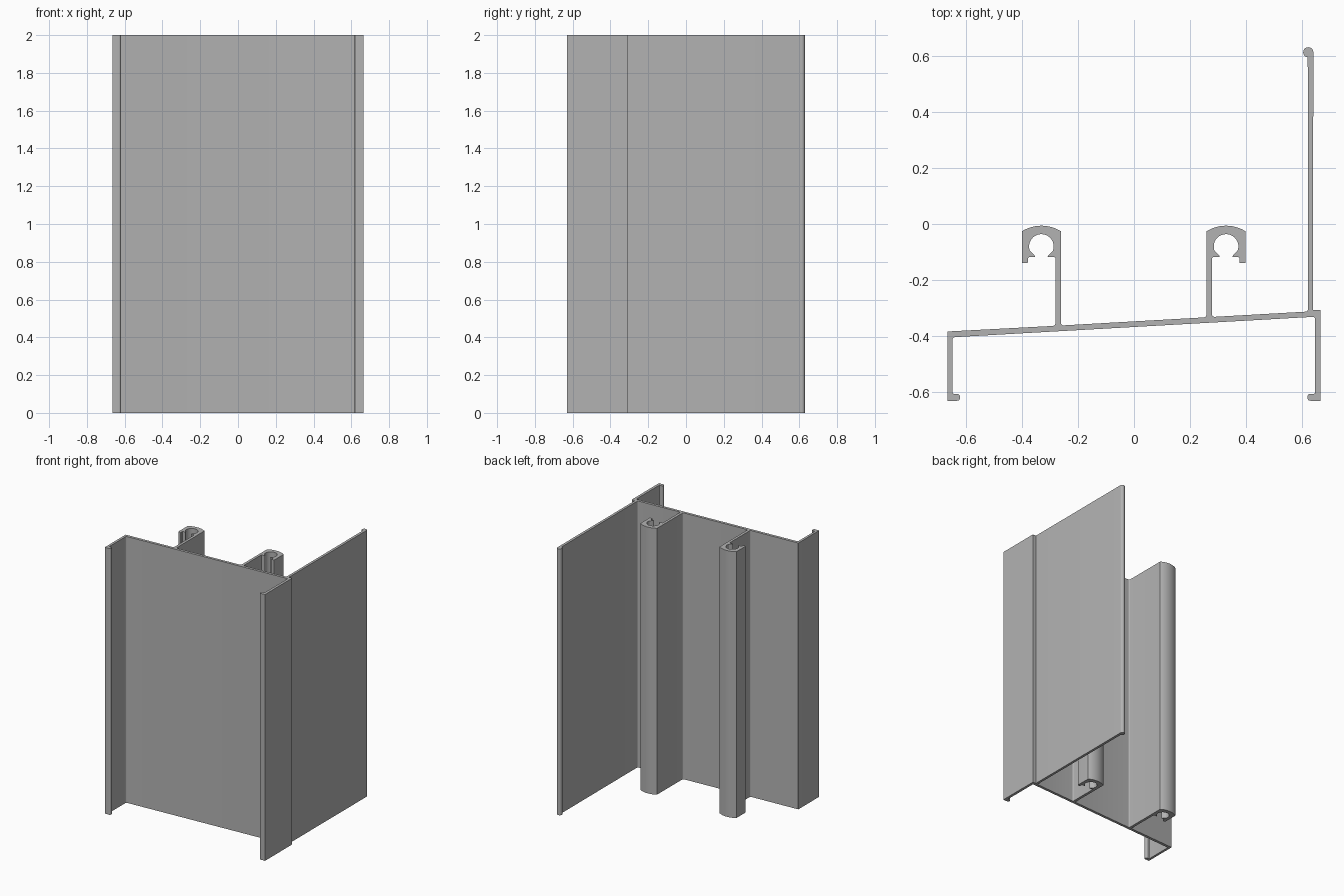
import bpy, bmesh, math
from mathutils import Vector

cube = bpy.data.objects.get("Cube")
if cube:
    bpy.data.objects.remove(cube)

HEIGHT = 2.0
SLOPE = 0.0565


def web(x, side):
    """Height of the sloping web's back (+1) or front (-1) face at x."""
    return -0.357 + 0.01 * side + SLOPE * x


def arc(cx, cy, r, start, end, n):
    angles = [math.radians(start + (end - start) * i / n) for i in range(n + 1)]
    return [(cx + r * math.cos(a), cy + r * math.sin(a)) for a in angles]


def rounded(points, steps=5):
    """Round each corner that carries a radius as its third value."""
    out = []
    for i, p in enumerate(points):
        c = Vector(p[:2])
        if len(p) < 3:
            out.append(c)
            continue
        prev, nxt = Vector(points[i - 1][:2]), Vector(points[(i + 1) % len(points)][:2])
        a = c + (prev - c).normalized() * p[2]
        b = c + (nxt - c).normalized() * p[2]
        for k in range(steps + 1):
            t = k / steps
            out.append(a * (1 - t) ** 2 + c * 2 * t * (1 - t) + b * t * t)
    return out


def screw_boss(cx, flip):
    """Hooked screw channel on a stem, from stem inside to stem outside."""
    def at(u):
        return cx + flip * u
    pts = [(0.05, web(at(0.05), 1), 0.01), (0.05, -0.118, 0.007),
           (0.022, -0.118), (0.025, -0.111)]
    pts += arc(0, -0.08, 0.044, -20, 200, 16)
    pts += [(-0.025, -0.111), (-0.022, -0.118), (-0.048, -0.118, 0.007),
            (-0.048, -0.139, 0.003), (-0.07, -0.139, 0.003)]
    # shallow crown
    pts += arc(0, -0.137, 0.131, 122, 58, 12)
    pts += [(0.07, web(at(0.07), 1), 0.01)]
    return [(at(p[0]), *p[1:]) for p in pts]


# left and right front flanges with inward lips, joined by the web's front face
outline = [(-0.665, -0.383, 0.004), (-0.665, -0.63),
           (-0.62, -0.63, 0.012), (-0.62, -0.605, 0.012), (-0.647, -0.605, 0.004),
           (-0.647, web(-0.647, -1), 0.01), (0.645, web(0.645, -1), 0.01),
           (0.645, -0.605, 0.004), (0.618, -0.605, 0.012), (0.618, -0.63, 0.012),
           (0.665, -0.63), (0.665, -0.307), (0.638, -0.307)]
# long fin with a beaded edge
outline += arc(0.621, 0.612, 0.018, 0, 264, 20)
outline += [(0.62, web(0.62, 1), 0.01)]
# two mirrored screw bosses on the web's back face
outline += screw_boss(0.328, -1)
outline += screw_boss(-0.33, 1)[::-1]

# extrude the section
bm = bmesh.new()
base = bm.faces.new([bm.verts.new((p.x, p.y, 0)) for p in rounded(outline)])
top = bmesh.ops.extrude_face_region(bm, geom=[base], use_keep_orig=True)
bmesh.ops.translate(bm, vec=(0, 0, HEIGHT),
                    verts=[v for v in top["geom"] if isinstance(v, bmesh.types.BMVert)])
bmesh.ops.recalc_face_normals(bm, faces=bm.faces)
mesh = bpy.data.meshes.new("extruded_frame")
bm.to_mesh(mesh)
bm.free()
frame = bpy.data.objects.new("extruded_frame", mesh)
bpy.context.collection.objects.link(frame)

# plain grey metal
grey = bpy.data.materials.new("grey_metal")
grey.use_nodes = True
colour = (0.45, 0.45, 0.45, 1)
grey.diffuse_color = colour
grey.node_tree.nodes["Principled BSDF"].inputs["Base Color"].default_value = colour
mesh.materials.append(grey)

bpy.ops.object.select_all(action="DESELECT")
frame.select_set(True)
bpy.context.view_layer.objects.active = frame
bpy.ops.object.shade_smooth_by_angle(angle=math.radians(30))
